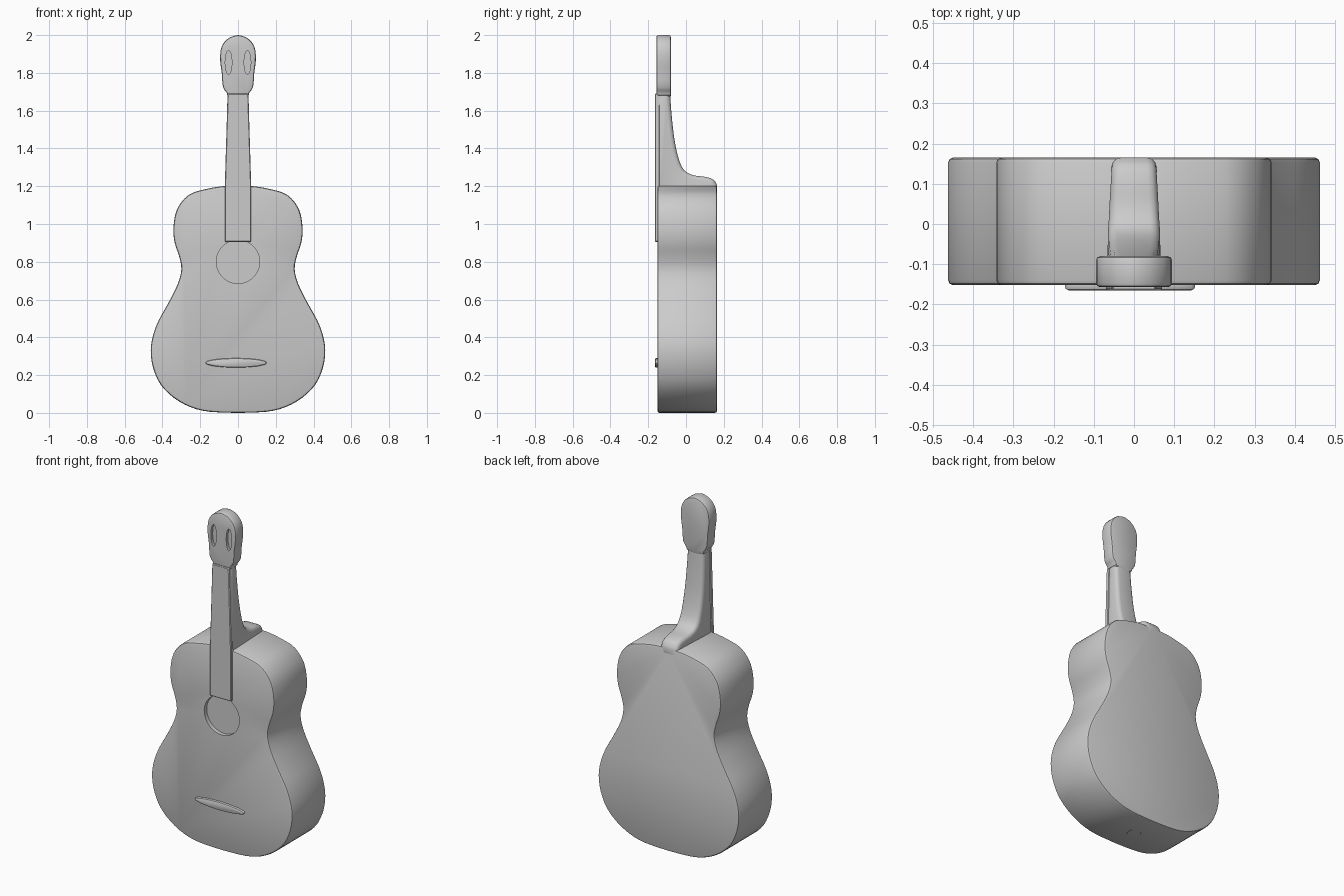
import bpy, bmesh, math
from mathutils import Vector

if "Cube" in bpy.data.objects:
    bpy.data.objects.remove(bpy.data.objects["Cube"])

grey = bpy.data.materials.new("plain_grey")
grey.use_nodes = True
COLOUR = (0.6, 0.6, 0.6, 1)
grey.diffuse_color = COLOUR
grey.node_tree.nodes["Principled BSDF"].inputs["Base Color"].default_value = COLOUR


def spline(points, steps=3):
    """Catmull-Rom samples through an open list of 2D points."""
    p = [Vector(q) for q in points]
    p = [p[0]] + p + [p[-1]]
    out = []
    for a, b, c, d in zip(p, p[1:], p[2:], p[3:]):
        for i in range(steps):
            t = i / steps
            out.append(b + (c - a) * t / 2 + (2 * a - 5 * b + 4 * c - d) * t**2 / 2
                       + (3 * b - a - 3 * c + d) * t**3 / 2)
    return out + [p[-1]]


def mirrored(half):
    """Close a half outline that starts and ends on x = 0."""
    return list(half) + [Vector((-q[0], q[1])) for q in reversed(half[1:-1])]


def circle(cx, cz, rx, rz, n):
    return [(cx + rx * math.cos(2 * math.pi * i / n),
             cz + rz * math.sin(2 * math.pi * i / n)) for i in range(n)]


def prism(name, outline, low, high, place):
    """Extrude a 2D outline from low to high; place maps (a, b, depth) to 3D."""
    bm = bmesh.new()
    ends = [[bm.verts.new(place(q[0], q[1], d)) for q in outline] for d in (low, high)]
    bm.faces.new(ends[0])
    bm.faces.new(ends[1][::-1])
    n = len(outline)
    for i in range(n):
        j = (i + 1) % n
        bm.faces.new((ends[0][j], ends[0][i], ends[1][i], ends[1][j]))
    bmesh.ops.recalc_face_normals(bm, faces=bm.faces)
    mesh = bpy.data.meshes.new(name)
    bm.to_mesh(mesh)
    bm.free()
    obj = bpy.data.objects.new(name, mesh)
    bpy.context.collection.objects.link(obj)
    mesh.materials.append(grey)
    return obj


def front(x, z, y):
    return (x, y, z)


def select(obj):
    bpy.ops.object.select_all(action="DESELECT")
    obj.select_set(True)
    bpy.context.view_layer.objects.active = obj


def finish(obj, bevel=0, segments=2, cutters=()):
    """Round the edges, cut the recesses and smooth the shading."""
    select(obj)
    if bevel:
        mod = obj.modifiers.new("rounding", "BEVEL")
        mod.width, mod.segments = bevel, segments
        mod.limit_method, mod.angle_limit = "ANGLE", math.radians(40)
        bpy.ops.object.modifier_apply(modifier=mod.name)
    for cutter in cutters:
        mod = obj.modifiers.new("recess", "BOOLEAN")
        mod.operation, mod.object, mod.solver = "DIFFERENCE", cutter, "EXACT"
        bpy.ops.object.modifier_apply(modifier=mod.name)
        bpy.data.objects.remove(cutter)
    select(obj)
    bpy.ops.object.shade_smooth_by_angle(angle=math.radians(35))


# Hollow-waisted body with a shallow sound hole
body_half = [(0, 0), (.15, .006), (.25, .03), (.34, .08), (.41, .15), (.45, .24),
             (.462, .33), (.45, .41), (.42, .49), (.37, .58), (.32, .68), (.3, .76),
             (.312, .83), (.335, .9), (.342, .98), (.322, 1.08), (.26, 1.155),
             (.17, 1.185), (.08, 1.2), (0, 1.2)]
body = prism("body", mirrored(spline(body_half)), -.152, .165, front)
hole = prism("sound_hole_cutter", circle(0, .8, .115, .115, 32), -.3, -.128, front)
finish(body, .012, 2, [hole])

# Fingerboard lying over the neck and the upper body
board = [(-.07, 1.2), (-.07, .905), (.07, .905), (.07, 1.2), (.055, 1.69), (-.055, 1.69)]
finish(prism("fingerboard", board, -.165, -.14, front), .004, 1)

# Neck sweeping back into the heel, slimmer towards the top and the back
heel_curve = spline([(-.085, 1.71), (-.078, 1.6), (-.063, 1.46), (-.04, 1.35),
                     (-.01, 1.285), (.04, 1.258), (.1, 1.25), (.145, 1.235), (.165, 1.205)])
side = [(-.155, 1.15), (-.155, 1.71)] + heel_curve + [(.165, 1.15)]


def neck_place(y, z, s):
    width = .055 + .013 * min(1, max(0, (1.7 - z) / .5))
    return (s * (width - .06 * max(0, y + .05)), y, z)


finish(prism("neck", side, -1, 1, neck_place), .022, 3)

# Headstock with two slots in the front
head_half = [(0, 1.67), (.052, 1.675), (.06, 1.695), (.08, 1.725), (.086, 1.8),
             (.094, 1.86), (.092, 1.92), (.075, 1.96), (.04, 1.99), (0, 2)]
head = prism("headstock", mirrored(spline(head_half, 2)), -.157, -.08, front)
slots = [prism("slot_cutter", circle(s * .05, 1.855, .018, .065, 12), -.3, -.14, front)
         for s in (-1, 1)]
finish(head, .012, 2, slots)

# Bridge bar low on the soundboard
finish(prism("bridge", circle(-.01, .265, .165, .025, 16), -.165, -.14, front), .008, 2)

# Flat strap button under the body
button = prism("strap_button", circle(0, 0, .04, .04, 16), 0, .02,
               lambda a, b, d: (a, b, d))
finish(button, .003, 1)
